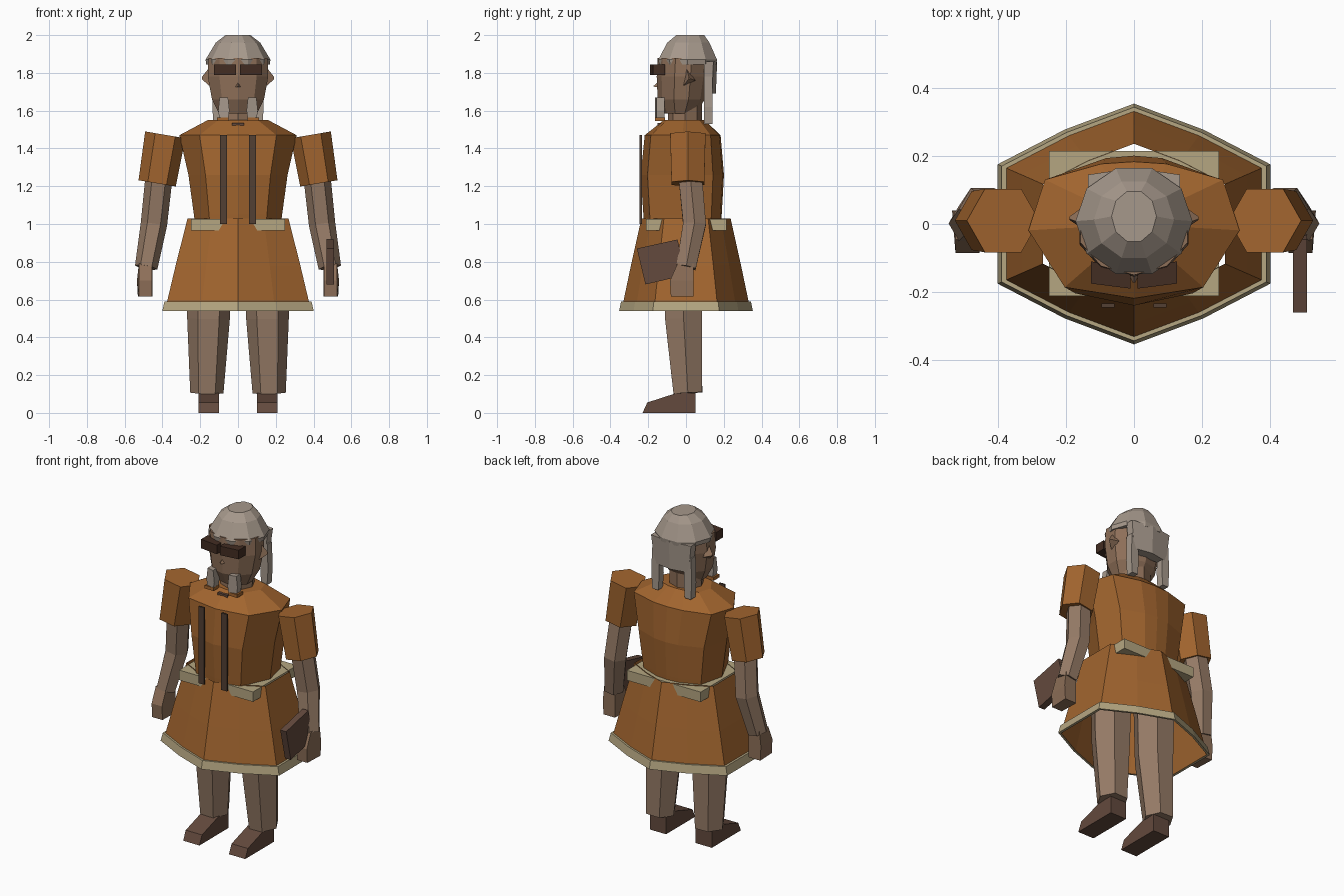
import bpy, bmesh, math
from mathutils import Vector

if "Cube" in bpy.data.objects:
    bpy.data.objects.remove(bpy.data.objects["Cube"])


def mat(name, rgb):
    m = bpy.data.materials.new(name)
    m.diffuse_color = (*rgb, 1)
    m.use_nodes = True
    m.node_tree.nodes["Principled BSDF"].inputs["Base Color"].default_value = m.diffuse_color
    return m


ORANGE = mat("orange cloth", (0.36, 0.13, 0.028))
LIMB = mat("limb skin", (0.30, 0.195, 0.132))
FACE = mat("face skin", (0.27, 0.16, 0.098))
HAIR = mat("grey hair", (0.38, 0.315, 0.26))
TRIM = mat("pale trim", (0.46, 0.38, 0.22))
BROWN = mat("brown leather", (0.125, 0.068, 0.047))
STRAP = mat("dark strap", (0.085, 0.05, 0.033))
DARK = mat("dark eyewear", (0.055, 0.026, 0.016))


def finish(name, bm, material, closed=True):
    if closed:
        bmesh.ops.recalc_face_normals(bm, faces=bm.faces)
    me = bpy.data.meshes.new(name)
    bm.to_mesh(me)
    bm.free()
    me.materials.append(material)
    ob = bpy.data.objects.new(name, me)
    bpy.context.collection.objects.link(ob)
    return ob


def loft(name, rings, material, caps=True):
    """Skin a list of equal-length point rings."""
    bm = bmesh.new()
    vs = [[bm.verts.new(p) for p in r] for r in rings]
    n = len(vs[0])
    for a, b in zip(vs, vs[1:]):
        for i in range(n):
            j = (i + 1) % n
            bm.faces.new((a[i], a[j], b[j], b[i]))
    if caps:
        bm.faces.new(vs[0])
        bm.faces.new(vs[-1])
    return finish(name, bm, material)


def oval(z, rx, y0, y1, n=10, turn=0.0, cx=0.0):
    """Horizontal ring spanning y0..y1 in depth and +-rx in width."""
    cy, ry = (y0 + y1) / 2, (y1 - y0) / 2
    return [(cx + rx * math.cos(turn + math.tau * i / n),
             cy + ry * math.sin(turn + math.tau * i / n), z) for i in range(n)]


def limb(name, path, material, n=6):
    """Hexagonal tube through (point, radius) pairs, rings square to the path."""
    pts = [Vector(p) for p, r in path]
    rings = []
    for i, (p, r) in enumerate(path):
        d = (pts[min(i + 1, len(pts) - 1)] - pts[max(i - 1, 0)]).normalized()
        u = (Vector((1, 0, 0)) - d * d.x).normalized()
        v = d.cross(u)
        rings.append([pts[i] + u * r * math.cos(math.tau * k / n)
                      + v * r * math.sin(math.tau * k / n) for k in range(n)])
    return loft(name, rings, material)


def box(name, x, y, z, material):
    rings = [[(x[0], y[0], h), (x[1], y[0], h), (x[1], y[1], h), (x[0], y[1], h)] for h in z]
    return loft(name, rings, material)


def slab(name, profile, x0, x1, material):
    """Side profile of (y, z) points extruded across x."""
    return loft(name, [[(x, y, z) for y, z in profile] for x in (x0, x1)], material)


def mirrored(half):
    """Close a half outline (front centre to back centre) across x = 0."""
    return half + [(-x, y) for x, y in half[-2:0:-1]]


# skirt: open flared shell with a hem band and a square belt poking through
SKIRT = mirrored([(0, -.347), (.2, -.272), (.393, -.172), (.393, .172), (.2, .272), (0, .347)])


def skirt_ring(z, s):
    return [(x * s, y * s, z) for x, y in SKIRT]


loft("skirt", [skirt_ring(.54, .985), skirt_ring(.78, .84), skirt_ring(1.03, .68)], ORANGE, False)
loft("skirt_hem", [skirt_ring(.59, .955), skirt_ring(.59, .99), skirt_ring(.54, 1.02),
                   skirt_ring(.54, .98)], TRIM, False)
box("belt", (-.25, .25), (-.212, .215), (.965, 1.026), TRIM)

# torso
TORSO = mirrored([(0, -.235), (.21, -.2), (.32, -.02), (.27, .14), (.1, .19), (0, .197)])
loft("torso", [[(x * sx, y * sy, z) for x, y in TORSO] for z, sx, sy in
               ((.97, .70, .93), (1.05, .73, .96), (1.26, .82, 1.02), (1.47, .97, .93), (1.55, .5, .5))],
     ORANGE)

# neck and head
loft("neck", [oval(1.5, .10, -.1, .085, 8), oval(1.64, .10, -.09, .085, 8)], FACE)
loft("head", [oval(z, rx, y0, y1, 10, math.pi / 10) for z, rx, y0, y1 in
              ((1.585, .105, -.115, .05), (1.66, .145, -.15, .10), (1.78, .168, -.155, .118),
               (1.88, .165, -.15, .125))], FACE)
loft("nose", [[(-.015, -.15, 1.725), (.015, -.15, 1.725), (0, -.15, 1.75)],
              [(-.004, -.172, 1.727), (.004, -.172, 1.727), (0, -.172, 1.731)]], FACE)

# hair: faceted cap and sheet down the back
loft("hair_cap", [oval(z, rx, y0, y1, 10) for z, rx, y0, y1 in
                  ((1.845, .168, -.15, .168), (1.87, .172, -.155, .172),
                   (1.96, .118, -.105, .13), (2.0, .066, -.055, .10))], HAIR)
loft("back_hair", [[(-w, .095, z), (w, .095, z), (w, y - .02, z), (0, y, z), (-w, y - .02, z)]
                   for z, w, y in ((1.69, .115, .158), (1.86, .135, .165))], HAIR)

# collar clasp
box("collar_clasp", (-.033, .033), (-.15, -.09), (1.508, 1.535), BROWN)

for s, side in ((-1, "right"), (1, "left")):
    def X(a, b):
        return (s * a, s * b)

    # legs and shoes
    limb(side + "_leg", [((s * .155, -.012, .82), .12), ((s * .156, -.013, .5), .113),
                         ((s * .165, .01, .105), .088)], LIMB)
    slab(side + "_shoe", [(-.23, 0), (-.205, .055), (-.05, .105), (.05, .105), (.05, 0)],
         *X(.1, .21), BROWN)

    # sleeves, arms and hands
    limb(side + "_sleeve", [((s * .385, .01, 1.472), .108), ((s * .428, .01, 1.215), .1)], ORANGE)
    limb(side + "_arm", [((s * .415, .02, 1.28), .072), ((s * .445, .045, 1.0), .07),
                         ((s * .486, 0, .77), .06)], LIMB)
    loft(side + "_hand", [[(s * .455, y0, z), (s * .525, y0, z), (s * w, y1, z), (s * .452, y1, z)]
                          for z, y0, y1, w in ((.615, -.08, .04, .53), (.70, -.085, .04, .535),
                                               (.79, -.045, .04, .525))], FACE)

    # ears
    loft(side + "_ear", [[(s * .15, -.015, 1.73), (s * .15, .05, 1.76), (s * .15, 0, 1.83)],
                         [(s * .19, .012, 1.765), (s * .19, .022, 1.77), (s * .19, .015, 1.78)]], FACE)

    # eyewear lenses, angled back to each side
    loft(side + "_lens", [[(s * .01, -.19, z), (s * .127, -.175, z), (s * .127, -.11, z),
                           (s * .01, -.13, z)] for z in (1.79, 1.845)], DARK)

    # hanging locks in front and behind
    loft(side + "_front_lock", [[(s * (.075 - w), -.165, z), (s * (.075 + w), -.155, z),
                                 (s * (.075 + w), -.115, z), (s * (.075 - w), -.115, z)]
                                for z, w in ((1.55, .022), (1.6, .03), (1.67, .022))], HAIR)
    box(side + "_lock_bead", X(.05, .11), (-.165, -.11), (1.545, 1.565), ORANGE)
    loft(side + "_braid", [[(s * (.11 - w), .095, z), (s * (.11 + w), .095, z),
                            (s * (.11 + w), .14, z), (s * (.11 - w), .14, z)]
                           for z, w in ((1.53, .02), (1.62, .026), (1.78, .022))], HAIR)

    # chest straps
    box(side + "_strap", X(.058, .096), (-.245, -.234), (1.0, 1.47), STRAP)

# book carried in the left hand
slab("book", [(-.26, .87), (-.215, .68), (0, .73), (-.045, .918)], .468, .508, BROWN)
